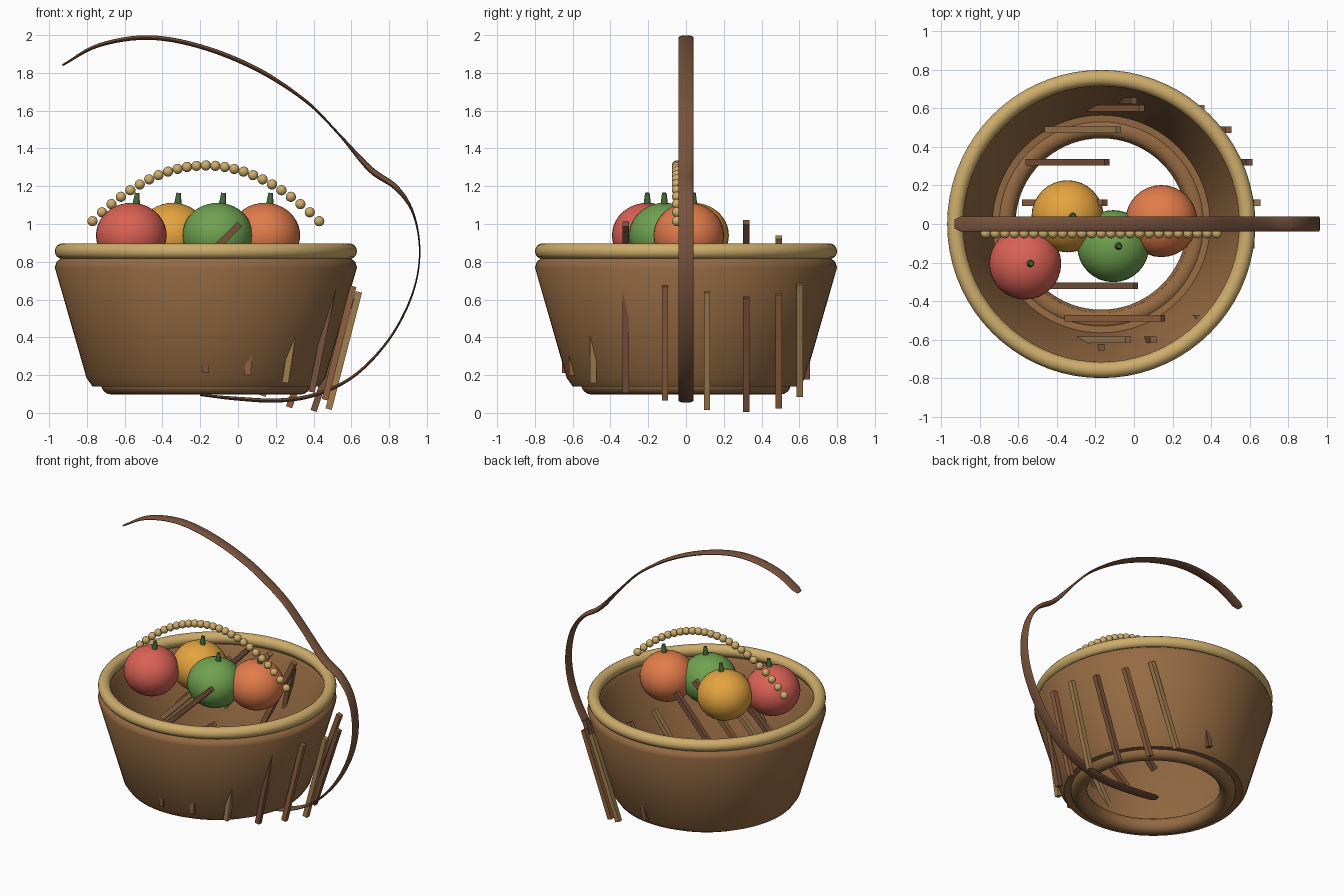
import bpy, bmesh, math
from mathutils import Vector

if "Cube" in bpy.data.objects:
    bpy.data.objects.remove(bpy.data.objects["Cube"])

CX = -0.17  # basket axis


def material(name, rgb):
    m = bpy.data.materials.new(name)
    m.diffuse_color = (*rgb, 1)
    m.use_nodes = True
    m.node_tree.nodes["Principled BSDF"].inputs["Base Color"].default_value = m.diffuse_color
    return m


BROWN = material("wicker", (0.30, 0.145, 0.055))
STRAW = material("straw", (0.62, 0.42, 0.15))
TAN = material("tan_reed", (0.36, 0.21, 0.08))
DARK = material("dark_reed", (0.19, 0.085, 0.045))
RUSSET = material("russet_reed", (0.28, 0.12, 0.05))
STEM = material("stem_green", (0.06, 0.14, 0.04))


def finish(name, mat, smooth=35):
    ob = bpy.context.object
    ob.name = name
    ob.data.materials.append(mat)
    if smooth:
        bpy.ops.object.shade_smooth_by_angle(angle=math.radians(smooth))
    return ob


def from_bmesh(bm, name, mat, smooth=35):
    bmesh.ops.recalc_face_normals(bm, faces=bm.faces)
    me = bpy.data.meshes.new(name)
    bm.to_mesh(me)
    bm.free()
    ob = bpy.data.objects.new(name, me)
    bpy.context.collection.objects.link(ob)
    bpy.ops.object.select_all(action='DESELECT')
    ob.select_set(True)
    bpy.context.view_layer.objects.active = ob
    return finish(name, mat, smooth)


def skin(bm, rings, closed):
    """Join rings of vertices with quads; cap the ends when open."""
    n = len(rings[0])
    for i in range(len(rings) if closed else len(rings) - 1):
        a, b = rings[i], rings[(i + 1) % len(rings)]
        for k in range(n):
            bm.faces.new((a[k], a[(k + 1) % n], b[(k + 1) % n], b[k]))
    if not closed:
        bm.faces.new(rings[0])
        bm.faces.new(rings[-1])


# Basket wall: hollow lathe with an open floor
profile = [(0.46, 0.15), (0.57, 0.145), (0.60, 0.14), (0.632, 0.185), (0.80, 0.77),
           (0.79, 0.80), (0.765, 0.82), (0.73, 0.82), (0.71, 0.79), (0.565, 0.20), (0.46, 0.19)]
bm = bmesh.new()
rings = []
for i in range(72):
    a = math.tau * i / 72
    rings.append([bm.verts.new((CX + r * math.cos(a), r * math.sin(a), z)) for r, z in profile])
skin(bm, rings, True)
from_bmesh(bm, "basket_wall", BROWN)

# Rim and base hoop
for name, R, r, z, mat in (("rim", 0.758, 0.042, 0.856, STRAW), ("base_hoop", 0.50, 0.055, 0.152, BROWN)):
    bpy.ops.mesh.primitive_torus_add(major_radius=R, minor_radius=r, major_segments=72,
                                     minor_segments=16, location=(CX, 0, z))
    finish(name, mat, 60)

# Loose reeds standing in a ring: lower x, z and upper x, z for each angle from 10 degrees
reeds = [(0.48, 0.02, 0.64, 0.64), (0.40, 0.01, 0.60, 0.61), (0.27, 0.03, 0.49, 0.63),
         (0.13, 0.09, 0.35, 0.68), (-0.12, 0.18, 0.00, 0.78), (-0.23, 0.30, 0.04, 0.85),
         (-0.45, 0.44, -0.08, 0.93), (-0.55, 0.56, -0.14, 1.01), (-0.57, 0.57, -0.15, 1.02),
         (-0.54, 0.56, -0.08, 1.02), (-0.45, 0.55, 0.01, 1.00), (-0.35, 0.46, 0.15, 0.84),
         (-0.33, 0.25, -0.03, 0.75), (-0.17, 0.21, -0.17, 0.80), (0.05, 0.20, 0.10, 0.80),
         (0.25, 0.16, 0.34, 0.74), (0.39, 0.11, 0.51, 0.70), (0.46, 0.07, 0.61, 0.67)]
for i, (x0, z0, x1, z1) in enumerate(reeds):
    y = 0.64 * math.sin(math.radians(10 + 20 * i))
    bpy.ops.mesh.primitive_cube_add(size=1, location=((x0 + x1) / 2, y, (z0 + z1) / 2),
                                    rotation=(0, math.atan2(x1 - x0, z1 - z0), 0))
    bpy.context.object.scale = (0.034, 0.034, math.hypot(x1 - x0, z1 - z0))
    finish(f"reed_{i}", (TAN, DARK, RUSSET)[i % 3], 0)

# Handle: flattened strap swept along a bent path (x, z, half thickness)
path = [(-0.20, 0.095, 0.006), (0.0, 0.075, 0.010), (0.22, 0.066, 0.011), (0.42, 0.10, 0.010),
        (0.62, 0.20, 0.008), (0.80, 0.39, 0.006), (0.92, 0.62, 0.005), (0.962, 0.84, 0.004),
        (0.93, 1.05, 0.006), (0.84, 1.19, 0.014), (0.70, 1.29, 0.016), (0.53, 1.48, 0.006),
        (0.36, 1.65, 0.008), (0.10, 1.82, 0.012), (-0.20, 1.94, 0.012), (-0.48, 1.987, 0.012),
        (-0.74, 1.945, 0.010), (-0.93, 1.84, 0.005)]
P = [Vector(p) for p in path]
P = [2 * P[0] - P[1]] + P + [2 * P[-1] - P[-2]]
pts = []
for i in range(1, len(P) - 2):
    a, b, c, d = P[i - 1:i + 3]
    for k in range(6):
        t = k / 6
        pts.append(0.5 * (2 * b + (c - a) * t + (2 * a - 5 * b + 4 * c - d) * t * t
                          + (3 * b - a - 3 * c + d) * t ** 3))
pts.append(P[-2])
bm = bmesh.new()
rings = []
for i, p in enumerate(pts):
    q = pts[min(i + 1, len(pts) - 1)] - pts[max(i - 1, 0)]
    nrm = Vector((-q.y, q.x)).normalized()
    w = 0.025 if i in (0, len(pts) - 1) else 0.04
    ring = []
    for k in range(16):
        a = math.tau * k / 16
        off = nrm * (p.z * math.sin(a))
        ring.append(bm.verts.new((p.x + off.x, w * math.cos(a), p.y + off.y)))
    rings.append(ring)
skin(bm, rings, False)
from_bmesh(bm, "handle", DARK, 60)

# String of beads arching over the fruit
for i in range(25):
    u = i / 12 - 1
    bpy.ops.mesh.primitive_uv_sphere_add(segments=16, ring_count=10, radius=0.027,
                                         location=(CX + 0.6 * u, -0.048, 1.31 - 0.295 * u * u))
    finish(f"bead_{i}", STRAW, 60)

# Fruit with short leaning stems
fruit = [("red", -0.565, -0.205, (0.70, 0.12, 0.09)), ("yellow", -0.345, 0.04, (0.78, 0.37, 0.05)),
         ("green", -0.108, -0.115, (0.16, 0.36, 0.08)), ("orange", 0.142, 0.015, (0.76, 0.20, 0.07))]
for name, x, y, rgb in fruit:
    bpy.ops.mesh.primitive_uv_sphere_add(segments=32, ring_count=20, radius=0.187, location=(x, y, 0.94))
    bpy.context.object.scale.z = 0.92
    finish(name + "_fruit", material(name, rgb), 60)
    bpy.ops.mesh.primitive_cone_add(vertices=12, radius1=0.022, radius2=0.012, depth=0.08,
                                    location=(x + 0.028, y, 1.125), rotation=(0, 0.08, 0))
    finish(name + "_stem", STEM, 50)
